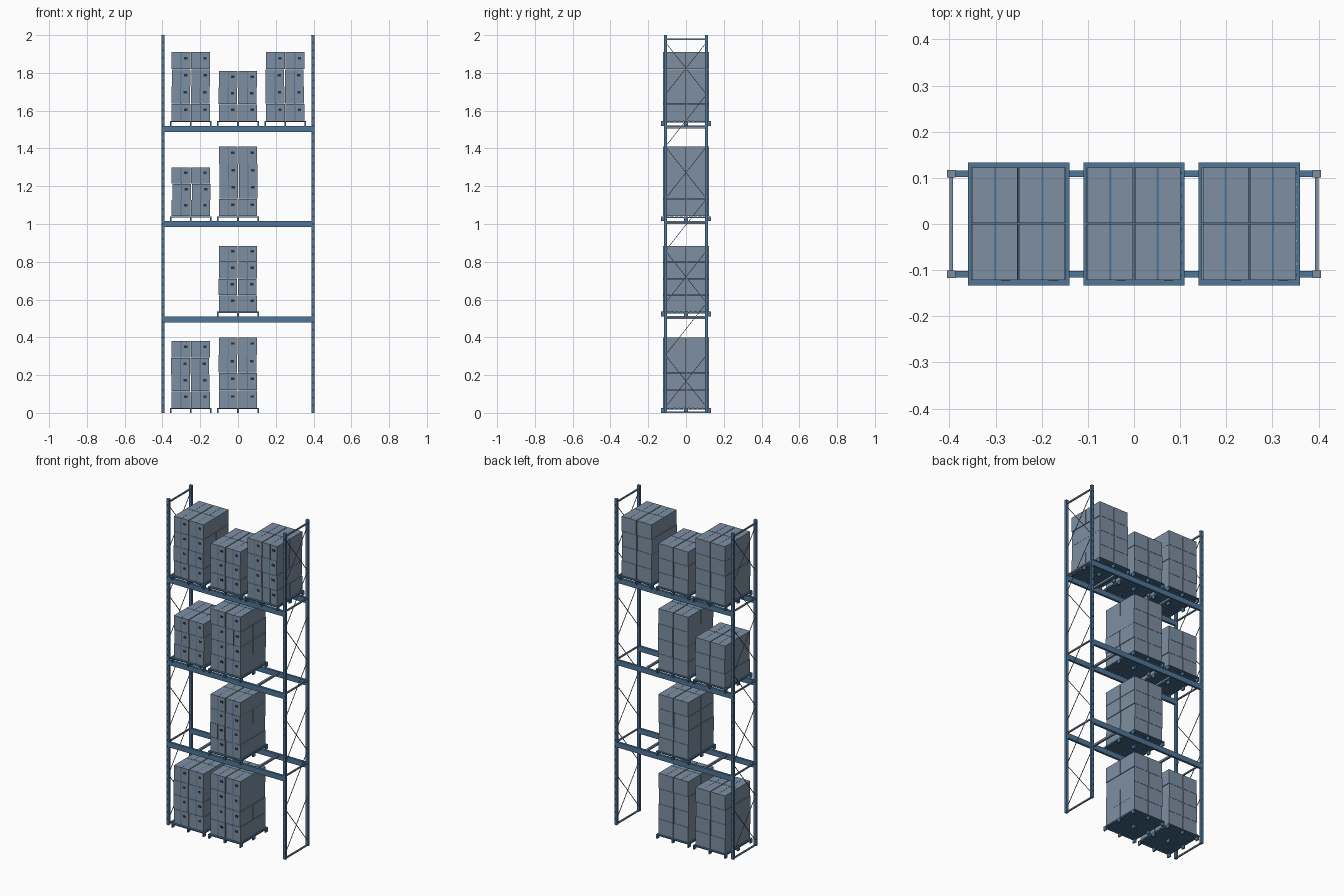
import bpy, bmesh, random
from mathutils import Matrix, Vector

random.seed(4)
cube = bpy.data.objects.get("Cube")
if cube:
    bpy.data.objects.remove(cube, do_unlink=True)


def material(name, rgb):
    m = bpy.data.materials.new(name)
    m.use_nodes = True
    m.diffuse_color = (*rgb, 1)
    m.node_tree.nodes["Principled BSDF"].inputs["Base Color"].default_value = (*rgb, 1)
    return m


BLUE = material("steel blue", (0.078, 0.182, 0.315))
GREY = material("carton grey", (0.205, 0.275, 0.36))
DARK = material("dark slate", (0.02, 0.035, 0.055))


class Part:
    """Collects cuboids into one single-colour object."""

    def __init__(self, name, mat):
        self.name, self.mat, self.bm = name, mat, bmesh.new()

    def box(self, center, size, rot=None):
        m = Matrix.Translation(center) @ (rot or Matrix()) @ Matrix.Diagonal((*size, 1))
        bmesh.ops.create_cube(self.bm, size=1, matrix=m)

    def rod(self, a, b, t):
        a, b = Vector(a), Vector(b)
        d = b - a
        rot = d.to_track_quat("Z", "X").to_matrix().to_4x4()
        self.box((a + b) / 2, (t, t, d.length), rot)

    def finish(self):
        me = bpy.data.meshes.new(self.name)
        self.bm.to_mesh(me)
        self.bm.free()
        me.materials.append(self.mat)
        bpy.context.collection.objects.link(bpy.data.objects.new(self.name, me))


POST_X, POST_Y = 0.396, 0.109
SHELVES = [0.51, 1.015, 1.52]

# Upright posts with caps and punched slots
posts = Part("upright_posts", BLUE)
caps = Part("post_caps", GREY)
slots = Part("post_slots", DARK)
for sx in (-1, 1):
    for sy in (-1, 1):
        x, y = sx * POST_X, sy * POST_Y
        posts.box((x, y, 0.9985), (0.016, 0.016, 1.997))
        caps.box((x, y, 1.9985), (0.018, 0.016, 0.003))
        for i in range(49):
            slots.box((x, y + sy * 0.008, 0.04 + i * 0.04), (0.005, 0.001, 0.011))

# End frames: level struts, then alternating crossed and single braces
struts = Part("frame_struts", GREY)
braces = Part("frame_braces", GREY)
for sx in (-1, 1):
    x = sx * POST_X
    for z in [0.006, *SHELVES, 1.98]:
        struts.box((x, 0, z - 0.002), (0.008, 2 * POST_Y, 0.008))
    step = 0.276
    for i in range(7):
        z0, z1 = 0.03 + i * step, 0.03 + (i + 1) * step
        braces.rod((x, -POST_Y, z0), (x, POST_Y, z1), 0.003)
        if i % 2 == 0:
            braces.rod((x, POST_Y, z0), (x, -POST_Y, z1), 0.003)

# Shelf beams and the crossbars between them
beams = Part("shelf_beams", BLUE)
bars = Part("shelf_crossbars", GREY)
for z in SHELVES:
    for sy in (-1, 1):
        beams.box((0, sy * POST_Y, z - 0.016), (0.778, 0.014, 0.032))
    for x in (-0.2, 0.2):
        bars.box((x, 0, z - 0.008), (0.012, 2 * POST_Y, 0.012))

# Pallets and stacked cartons: column, base height, layers, top height
STACKS = [
    (-0.25, 0, 4, 0.38), (0, 0, 4, 0.40),
    (0, SHELVES[0], 4, 0.885),
    (-0.25, SHELVES[1], 3, 1.30), (0, SHELVES[1], 4, 1.41),
    (-0.25, SHELVES[2], 4, 1.91), (0, SHELVES[2], 3, 1.81), (0.25, SHELVES[2], 4, 1.91),
]
deck = Part("pallet_decks", BLUE)
stringers = Part("pallet_stringers", BLUE)
blocks = Part("pallet_blocks", BLUE)
cartons = Part("cartons", GREY)
tape = Part("carton_tape", BLUE)
handles = Part("carton_handles", DARK)
H, HALF_Y = 0.026, 0.133
for cx, base, layers, top in STACKS:
    for i in range(11):
        y = (i - 5) * 0.0246
        deck.box((cx, y, base + H - 0.003), (0.22, 0.02, 0.006))
    for ox in (-0.106, 0, 0.106):
        stringers.box((cx + ox, 0, base + H - 0.006), (0.008, 2 * HALF_Y - 0.006, 0.006))
        for oy in (-0.122, 0, 0.122):
            blocks.box((cx + ox, oy, base + H / 2 - 0.004), (0.008, 0.022, H - 0.008))

    h = (top - base - H) / layers
    for k in range(layers):
        # inner layers sit slightly off the straight stack
        shift = 0 if k in (0, layers - 1) else random.uniform(-0.004, 0.004)
        z = base + H + (k + 0.5) * h
        for sx in (-1, 1):
            x = cx + sx * 0.0515 + shift
            for sy in (-1, 1):
                y = 0.001 + sy * 0.0615
                cartons.box((x, y, z), (0.0985, 0.121, h - 0.0012))
                # strip over the lid and, on the front cartons, down the face
                tape.box((x, y, z + h / 2 - 0.0008), (0.005, 0.121, 0.0012))
            tape.box((x, -0.121, z), (0.005, 0.001, h - 0.0012))
            handles.box((x + 0.024, -0.121, z + 0.014), (0.018, 0.003, 0.013))

for part in (posts, caps, slots, struts, braces, beams, bars,
             deck, stringers, blocks, cartons, tape, handles):
    part.finish()
